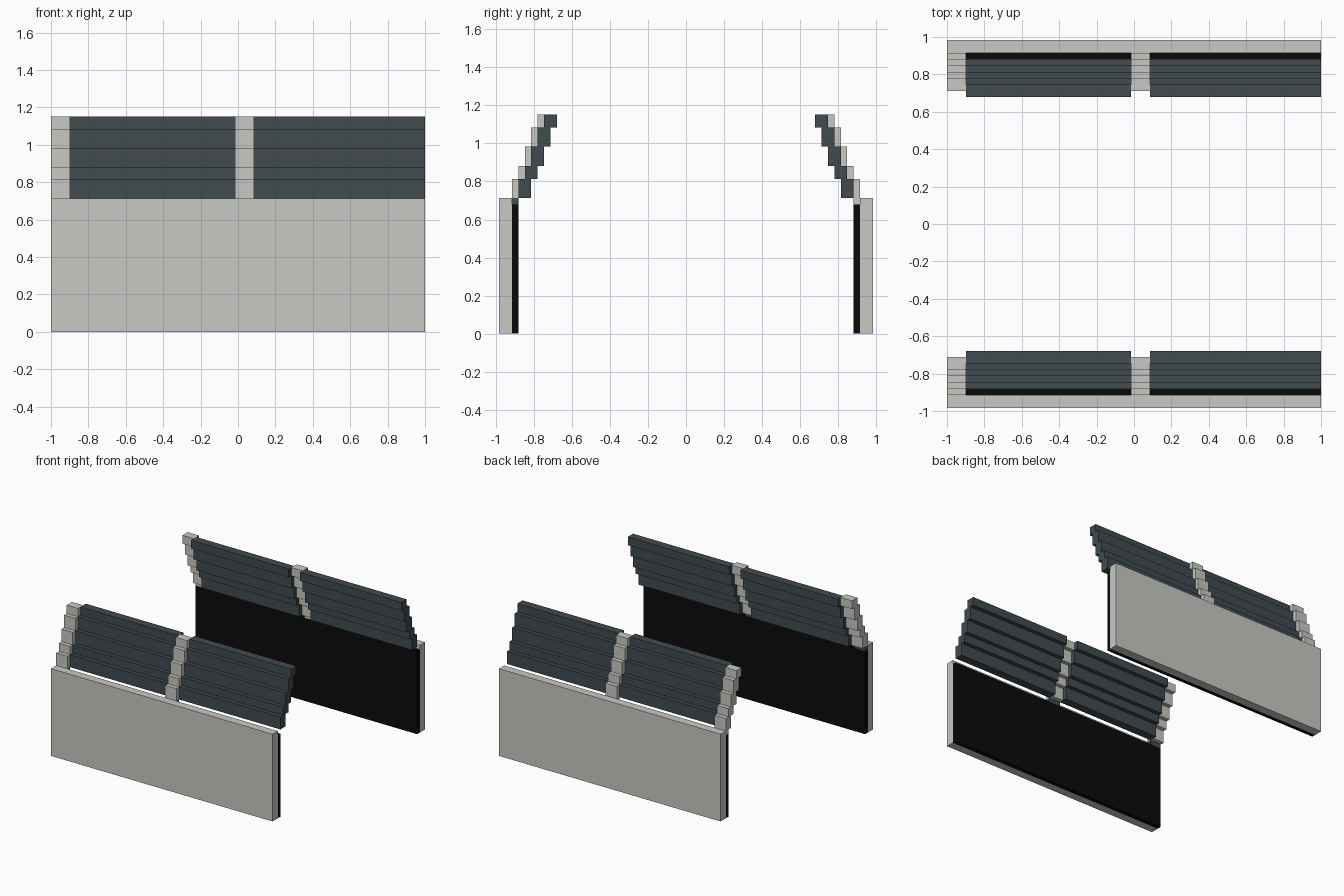
import bpy, bmesh

U = 2 / 59   # small module that all parts are laid out on

cube = bpy.data.objects.get("Cube")
if cube:
    bpy.data.objects.remove(cube, do_unlink=True)


def make_material(name, rgb):
    mat = bpy.data.materials.new(name)
    mat.use_nodes = True
    mat.diffuse_color = (*rgb, 1)
    mat.node_tree.nodes["Principled BSDF"].inputs["Base Color"].default_value = (*rgb, 1)
    return mat


grey = make_material("pale grey", (0.578, 0.578, 0.552))
slate = make_material("dark slate", (0.053, 0.070, 0.080))
black = make_material("black", (0.003, 0.003, 0.003))


def extrude(name, profile, x0, x1, side, mat):
    """Extrude a (y, z) profile along x, all in modules; side is -1 front, 1 back."""
    bm = bmesh.new()
    verts = [bm.verts.new(((x0 - 29.5) * U, side * y * U, z * U)) for y, z in profile]
    face = bm.faces.new(verts)
    new = bmesh.ops.extrude_face_region(bm, geom=[face])["geom"]
    moved = [v for v in new if isinstance(v, bmesh.types.BMVert)]
    bmesh.ops.translate(bm, verts=moved, vec=((x1 - x0) * U, 0, 0))
    bmesh.ops.recalc_face_normals(bm, faces=bm.faces)
    mesh = bpy.data.meshes.new(name)
    bm.to_mesh(mesh)
    bm.free()
    mesh.materials.append(mat)
    bpy.context.collection.objects.link(bpy.data.objects.new(name, mesh))


def rect(y0, y1, z0, z1):
    return [(y0, z0), (y1, z0), (y1, z1), (y0, z1)]


def stepped(base_y):
    """Leaning profile whose courses each step one module inwards."""
    levels = [21, 24, 26, 29, 32, 34]
    outer, inner = [], []
    for i, (z0, z1) in enumerate(zip(levels, levels[1:])):
        y = base_y - i
        outer += [(y + 2, z0), (y + 2, z1)]
        inner += [(y, z0), (y, z1)]
    return outer + inner[::-1]


for label, side, foot_mat in (("front", -1, slate), ("back", 1, grey)):
    # Upright wall with its inner lining
    extrude(label + "_wall", rect(27, 29, 0, 21), 0, 59, side, grey)
    extrude(label + "_lining", rect(26, 27, 0, 20), 0, 59, side, black)
    # Stepped ribs standing on small feet
    for part, x0, x1 in (("end", 0, 3), ("middle", 29, 32)):
        extrude(f"{label}_{part}_rib", stepped(25), x0, x1, side, grey)
        extrude(f"{label}_{part}_rib_foot", rect(26, 27, 20, 21), x0, x1, side, foot_mat)
    # Stepped roof panels between the ribs
    for part, x0, x1 in (("right", 3, 29), ("left", 32, 59)):
        extrude(f"{label}_{part}_panel", stepped(24), x0, x1, side, slate)
